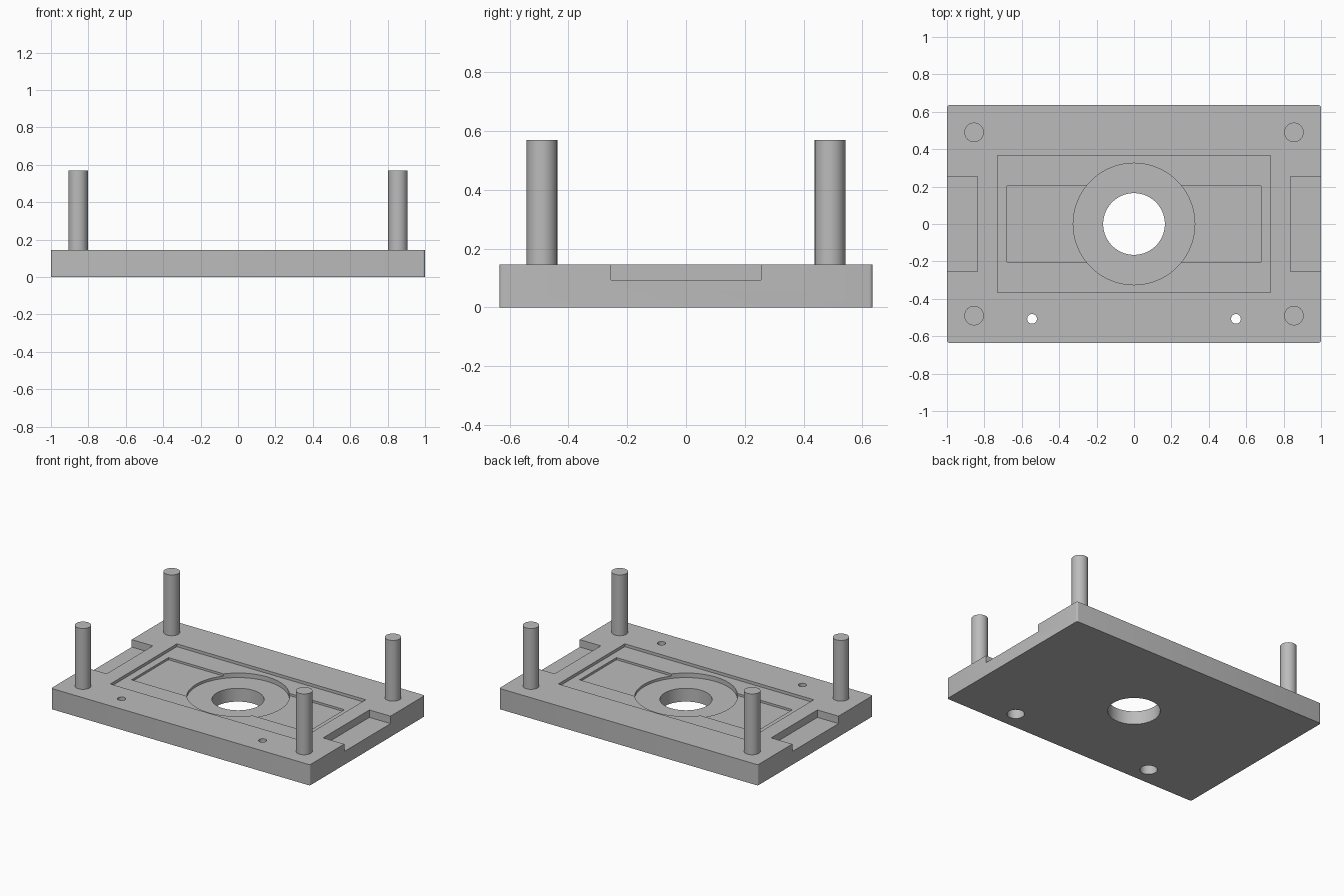
import bpy
from math import radians

if "Cube" in bpy.data.objects:
    bpy.data.objects.remove(bpy.data.objects["Cube"], do_unlink=True)

TOP = 0.145

steel = bpy.data.materials.new("plain grey")
steel.use_nodes = True
GREY = (0.5, 0.5, 0.5, 1)
steel.diffuse_color = GREY
steel.node_tree.nodes["Principled BSDF"].inputs["Base Color"].default_value = GREY


def box(name, x, y, half_x, half_y, z0, z1):
    bpy.ops.mesh.primitive_cube_add(size=2, location=(x, y, (z0 + z1) / 2))
    obj = bpy.context.object
    obj.name = name
    obj.scale = (half_x, half_y, (z1 - z0) / 2)
    bpy.ops.object.transform_apply(location=False, rotation=False, scale=True)
    obj.data.materials.append(steel)
    return obj


def cylinder(name, x, y, radius, z0, z1, sides=48):
    bpy.ops.mesh.primitive_cylinder_add(
        vertices=sides, radius=radius, depth=z1 - z0, location=(x, y, (z0 + z1) / 2))
    obj = bpy.context.object
    obj.name = name
    obj.data.materials.append(steel)
    return obj


def cut(target, cutter):
    cutter.hide_render = True
    mod = target.modifiers.new("cut", "BOOLEAN")
    mod.operation = "DIFFERENCE"
    mod.solver = "EXACT"
    mod.object = cutter
    bpy.context.view_layer.objects.active = target
    bpy.ops.object.modifier_apply(modifier=mod.name)
    bpy.data.objects.remove(cutter, do_unlink=True)


# Base plate with slightly rounded upright corners
plate = box("base_plate", 0, 0, 1, 0.635, 0, TOP)
weights = plate.data.attributes.new("bevel_weight_edge", "FLOAT", "EDGE")
for edge in plate.data.edges:
    a, b = (plate.data.vertices[i].co for i in edge.vertices)
    weights.data[edge.index].value = float(abs(a.z - b.z) > 0.01)
bevel = plate.modifiers.new("corners", "BEVEL")
bevel.limit_method = "WEIGHT"
bevel.width = 0.012
bevel.segments = 4
bpy.ops.object.modifier_apply(modifier=bevel.name)

# Stepped recesses and the central bore
cut(plate, box("outer_recess", 0, 0, 0.73, 0.367, TOP - 0.02, 0.3))
cut(plate, box("inner_recess", 0, 0, 0.68, 0.203, TOP - 0.035, 0.3))
cut(plate, cylinder("round_recess", 0, 0, 0.325, TOP - 0.052, 0.3, 96))
cut(plate, cylinder("bore", 0, 0, 0.165, -0.1, 0.3, 72))

# End notches and counterbored screw holes
for side in (-1, 1):
    cut(plate, box("notch", side * 0.94, 0, 0.103, 0.255, 0.093, 0.3))
    cut(plate, cylinder("screw_hole", side * 0.545, -0.507, 0.026, -0.1, 0.3, 32))
    cut(plate, cylinder("counterbore", side * 0.545, -0.507, 0.055, -0.1, 0.07, 32))

# Guide pins
parts = [plate]
for end, y in (("front", -0.49), ("back", 0.49)):
    for hand, x in (("right", -0.855), ("left", 0.855)):
        parts.append(cylinder(f"{end}_{hand}_pin", x, y, 0.052, TOP - 0.01, 0.57))

# Smooth round walls, sharp edges
for obj in parts:
    bpy.ops.object.select_all(action="DESELECT")
    obj.select_set(True)
    bpy.context.view_layer.objects.active = obj
    bpy.ops.object.shade_smooth_by_angle(angle=radians(30))
